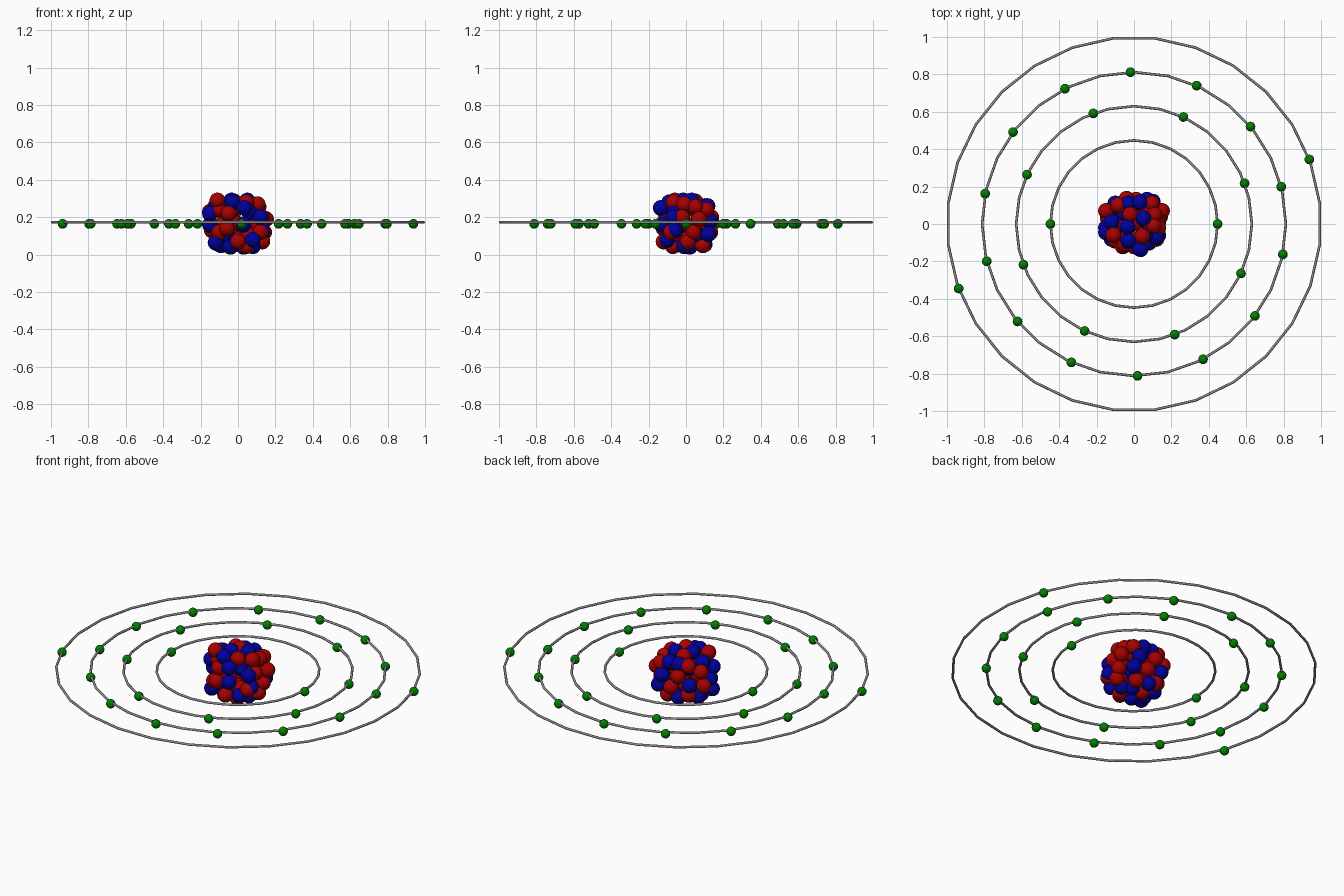
import bpy
import math

cube = bpy.data.objects.get("Cube")
if cube:
    bpy.data.objects.remove(cube, do_unlink=True)


def material(name, colour):
    mat = bpy.data.materials.new(name)
    mat.use_nodes = True
    rgba = (*colour, 1.0)
    mat.diffuse_color = rgba
    mat.node_tree.nodes["Principled BSDF"].inputs["Base Color"].default_value = rgba
    return mat


RED = material("proton red", (0.39, 0, 0))
BLUE = material("neutron blue", (0, 0, 0.34))
GREEN = material("electron green", (0, 0.22, 0))
GREY = material("orbit grey", (0.26, 0.26, 0.26))

CENTRE_Z = 0.165
ORBIT_Z = 0.173
NUCLEON_RADIUS = 0.042
ELECTRON_RADIUS = 0.026
TUBE_RADIUS = 0.007
RING_SIDES = 28


def ball(name, location, radius, mat, segments):
    bpy.ops.mesh.primitive_uv_sphere_add(
        segments=segments, ring_count=segments // 2, radius=radius, location=location)
    obj = bpy.context.object
    obj.name = name
    obj.data.materials.append(mat)
    bpy.ops.object.shade_smooth()
    return obj


def orbit(name, radius, turn):
    bpy.ops.mesh.primitive_torus_add(
        major_segments=RING_SIDES, minor_segments=8, major_radius=radius,
        minor_radius=TUBE_RADIUS, location=(0, 0, ORBIT_Z), rotation=(0, 0, turn))
    obj = bpy.context.object
    obj.name = name
    obj.data.materials.append(GREY)
    bpy.ops.object.shade_smooth_by_angle(angle=math.radians(50))


# Orbits with evenly spaced electrons: ring radius, electron count, first angle
half_step = math.pi / RING_SIDES
shells = [
    ("inner", 0.447, 2, 0, 0),
    ("second", 0.63, 8, 20.2, 0),
    ("third", 0.812, 14, 14.2, 0),
    ("outer", 0.999, 2, 20.2, half_step),
]
for label, radius, count, start, turn in shells:
    orbit(label + "_orbit", radius, turn)
    for i in range(count):
        a = math.radians(start) + math.tau * i / count
        spot = (radius * math.cos(a), radius * math.sin(a), CENTRE_Z)
        ball(f"{label}_electron_{i + 1}", spot, ELECTRON_RADIUS, GREEN, 16)

# Outer nucleons, centres in hundredths of a unit
protons = [
    (-11, -6, 29), (4.5, -6.5, 28), (-2, 5, 28.5), (-8.5, 10, 26), (9.5, 11, 24),
    (10.5, -1, 27), (15, 7, 19), (-15, 7, 23), (-5, -11, 22), (-6, -12, 14),
    (-10, -9, 12), (0, -12, 7), (4.5, -7, 4.5), (12, -8, 12), (13, -2, 20),
    (-4, 13.5, 20), (1, 13, 12), (6, 9, 5), (14, 4, 12), (13, 1, 7),
    (-14, 3, 13), (-8, 9, 8), (-4, 2, 4.2), (-10, -5, 24), (11, 5, 25.5),
]
neutrons = [
    (-3.5, -1.5, 29), (5, 3, 29), (-3, -9, 28), (3.5, -13.5, 25), (-3, 11, 26),
    (3, 11.5, 26), (-15, -4.5, 22), (12, -7, 20), (13, -6, 13),
    (8, -10, 8), (-12, -8, 6.5), (-9, -2, 5), (10, 12, 11), (-10, 11, 15),
    (-15, -2, 16), (3, 2, 4.2), (-2, 10, 5.5), (7, 13, 18), (-11, 4, 6),
    (3, -13, 16), (-4, -7, 4.5), (8, -1, 4.5), (-12, 1, 26),
]
for name, spots, mat in (("proton", protons, RED), ("neutron", neutrons, BLUE)):
    for i, spot in enumerate(spots):
        ball(f"{name}_{i + 1}", [c / 100 for c in spot], NUCLEON_RADIUS, mat, 24)

# Core nucleons that close the gaps in the cluster: eight corners, six axis ends
offset = 0.06
steps = (-1, 0, 1)
core = [(x, y, z) for x in steps for y in steps for z in steps
        if abs(x) + abs(y) + abs(z) in (1, 3)]
for i, (x, y, z) in enumerate(core):
    on_axis = abs(x) + abs(y) + abs(z) == 1
    reach = offset * 1.4 if on_axis else offset
    mat = RED if on_axis or x * y * z > 0 else BLUE
    spot = (x * reach, y * reach, CENTRE_Z + z * reach)
    ball(f"core_nucleon_{i + 1}", spot, NUCLEON_RADIUS, mat, 24)
